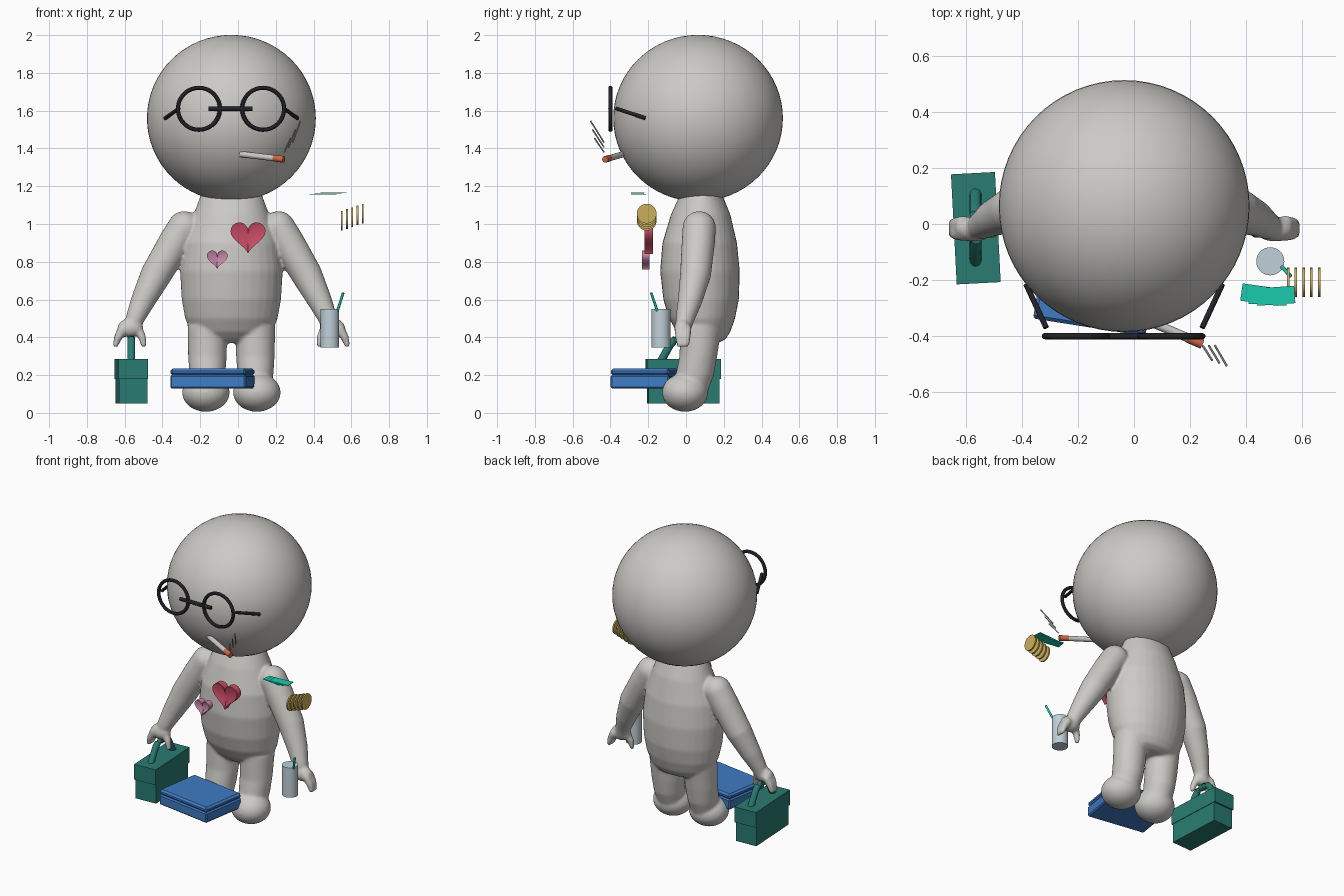
import bpy, bmesh, math
from mathutils import Vector, Matrix

if "Cube" in bpy.data.objects:
    bpy.data.objects.remove(bpy.data.objects["Cube"])

CX = -0.035  # symmetry plane of the figure


def material(name, rgb):
    m = bpy.data.materials.new(name)
    m.use_nodes = True
    m.diffuse_color = (*rgb, 1)
    m.node_tree.nodes["Principled BSDF"].inputs["Base Color"].default_value = (*rgb, 1)
    return m


CLAY = material("clay grey", (0.60, 0.59, 0.565))
BLACK = material("black", (0.016, 0.015, 0.02))
RED = material("rose red", (0.58, 0.07, 0.13))
PINK = material("soft pink", (0.56, 0.24, 0.40))
BLUE = material("blue", (0.05, 0.20, 0.56))
GREEN = material("dark teal", (0.022, 0.20, 0.165))
MINT = material("mint green", (0.01, 0.60, 0.42))
GOLD = material("gold", (0.60, 0.42, 0.11))
GLASS = material("pale blue", (0.53, 0.63, 0.69))
ORANGE = material("ember orange", (0.64, 0.14, 0.06))


def finish(name, bm, mat, smooth=True):
    bmesh.ops.recalc_face_normals(bm, faces=bm.faces)
    mesh = bpy.data.meshes.new(name)
    bm.to_mesh(mesh)
    bm.free()
    mesh.materials.append(mat)
    ob = bpy.data.objects.new(name, mesh)
    bpy.context.collection.objects.link(ob)
    if smooth:
        bpy.ops.object.select_all(action="DESELECT")
        ob.select_set(True)
        bpy.context.view_layer.objects.active = ob
        bpy.ops.object.shade_smooth_by_angle(angle=math.radians(40))
    return ob


def skin_rings(bm, rings):
    rows = [[bm.verts.new(p) for p in ring] for ring in rings]
    n = len(rows[0])
    for a, b in zip(rows, rows[1:]):
        for i in range(n):
            bm.faces.new((a[i], a[(i + 1) % n], b[(i + 1) % n], b[i]))
    bm.faces.new(rows[0][::-1])
    bm.faces.new(rows[-1])


def level_loft(bm, x, rows, n=32):
    # each row: height, half width, front y, back y
    skin_rings(bm, [[(x + rx * math.cos(k * math.tau / n),
                      (y0 + y1) / 2 + (y1 - y0) / 2 * math.sin(k * math.tau / n), z)
                     for k in range(n)] for z, rx, y0, y1 in rows])


def tube(bm, points, radii, n=16):
    pts = [Vector(p) for p in points]
    rings = []
    for i, p in enumerate(pts):
        t = (pts[min(i + 1, len(pts) - 1)] - pts[max(i - 1, 0)]).normalized()
        u = t.cross(Vector((0, 1, 0)) if abs(t.y) < 0.9 else Vector((1, 0, 0))).normalized()
        v = t.cross(u)
        rings.append([p + radii[i] * (u * math.cos(k * math.tau / n) + v * math.sin(k * math.tau / n))
                      for k in range(n)])
    skin_rings(bm, rings)


def ball(bm, centre, radii, seg=32):
    bmesh.ops.create_uvsphere(bm, u_segments=seg, v_segments=seg // 2, radius=1,
                              matrix=Matrix.Translation(centre) @ Matrix.Diagonal((*radii, 1)))


def rod(name, a, b, r, mat, n=16):
    bm = bmesh.new()
    tube(bm, [a, b], [r, r], n)
    return finish(name, bm, mat)


def box(name, centre, size, turn, mat, bevel=0.0):
    bm = bmesh.new()
    m = Matrix.Translation(centre) @ Matrix.Rotation(math.radians(turn), 4, "Z") @ Matrix.Diagonal((*size, 1))
    bmesh.ops.create_cube(bm, size=1, matrix=m)
    if bevel:
        bmesh.ops.bevel(bm, geom=bm.edges[:], offset=bevel, segments=1, affect="EDGES")
    return finish(name, bm, mat, False)


# Head
bm = bmesh.new()
ball(bm, (CX, 0.064, 1.56), (0.447, 0.449, 0.441), 64)
finish("head", bm, CLAY)

# Body: torso, legs, arms and hands fused into one soft surface
bm = bmesh.new()
level_loft(bm, CX, [(0.37, 0.13, 0.02, 0.17), (0.39, 0.18, -0.01, 0.21), (0.43, 0.215, -0.05, 0.235),
                    (0.5, 0.245, -0.09, 0.26), (0.6, 0.263, -0.12, 0.28), (0.75, 0.272, -0.137, 0.285),
                    (0.9, 0.255, -0.125, 0.27), (1.05, 0.20, -0.08, 0.235), (1.16, 0.16, -0.03, 0.19)])
for s in (-1, 1):
    def at(d, y, z):
        return (CX + s * d, y, z)
    level_loft(bm, CX + s * 0.127, [(0.1, 0.085, -0.07, 0.11), (0.2, 0.095, -0.055, 0.148),
                                    (0.3, 0.102, -0.035, 0.165), (0.46, 0.105, -0.03, 0.19)])
    ball(bm, at(0.135, -0.005, 0.108), (0.126, 0.122, 0.102))
    ball(bm, at(0.25, 0.07, 0.98), (0.088, 0.088, 0.088))
    tube(bm, [at(0.25, 0.07, 0.98), at(0.3, 0.065, 0.9), at(0.4, 0.05, 0.73), at(0.47, 0.02, 0.59),
              at(0.51, -0.005, 0.5), at(0.53, -0.015, 0.44)],
         [0.088, 0.088, 0.082, 0.064, 0.05, 0.04], 24)
    # palm with a finger group on the outside and a thumb on the inside
    ball(bm, at(0.535, -0.018, 0.45), (0.068, 0.045, 0.05))
    for y in (-0.035, -0.015, 0.003):
        tube(bm, [at(0.57, y, 0.45), at(0.6, y, 0.40), at(0.617, y, 0.35)], [0.028, 0.022, 0.013], 12)
    tube(bm, [at(0.5, -0.02, 0.45), at(0.472, -0.03, 0.4), at(0.462, -0.035, 0.35)], [0.028, 0.022, 0.014], 12)
body = finish("body", bm, CLAY)
fuse = body.modifiers.new("fuse", "REMESH")
fuse.mode = "VOXEL"
fuse.voxel_size = 0.009
fuse.use_smooth_shade = True
soften = body.modifiers.new("soften", "SMOOTH")
soften.factor = 0.5
soften.iterations = 6

# Glasses
for s, side in ((-1, "right"), (1, "left")):
    bpy.ops.mesh.primitive_torus_add(location=(CX - 0.002 + s * 0.17, -0.4, 1.61), rotation=(math.pi / 2, 0, 0),
                                     major_radius=0.111, minor_radius=0.011,
                                     major_segments=48, minor_segments=12)
    ring = bpy.context.object
    ring.name = side + "_lens_rim"
    ring.data.materials.append(BLACK)
    bpy.ops.object.shade_smooth_by_angle()
    rod(side + "_temple", (CX + s * 0.278, -0.37, 1.612), (CX + s * 0.35, -0.215, 1.56), 0.01, BLACK)
rod("glasses_bridge", (-0.155, -0.4, 1.61), (0.077, -0.4, 1.61), 0.012, BLACK)

# Cigarette, ember and smoke wisps
rod("cigarette", (0.013, -0.33, 1.37), (0.195, -0.407, 1.348), 0.016, CLAY)
rod("ember", (0.19, -0.405, 1.349), (0.243, -0.428, 1.342), 0.0175, ORANGE)
for i in range(3):
    rod("smoke_wisp", (0.245 + 0.022 * i, -0.434, 1.38 + 0.026 * i),
        (0.278 + 0.026 * i, -0.485 - 0.01 * i, 1.455 + 0.045 * i), 0.004, CLAY, 8)


# Hearts: thick outline with a front that sinks to a crease
def heart(name, x, z, width, front, depth, mat):
    bm = bmesh.new()
    n, k = 48, width / 32
    outline = []
    for i in range(n):
        t = i * math.tau / n
        px = 16 * math.sin(t) ** 3
        pz = 13 * math.cos(t) - 5 * math.cos(2 * t) - 2 * math.cos(3 * t) - math.cos(4 * t)
        outline.append((x + px * k, z + (pz + 2.5) * k))
    front_ring = [bm.verts.new((px, front, pz)) for px, pz in outline]
    back_ring = [bm.verts.new((px, front + depth, pz)) for px, pz in outline]
    dip = bm.verts.new((x, front + depth * 0.5, z))
    bm.faces.new(back_ring)
    for i in range(n):
        j = (i + 1) % n
        bm.faces.new((front_ring[i], front_ring[j], dip))
        bm.faces.new((front_ring[i], back_ring[i], back_ring[j], front_ring[j]))
    finish(name, bm, mat)


heart("large_heart", 0.053, 0.925, 0.185, -0.22, 0.045, RED)
heart("small_heart", -0.11, 0.81, 0.11, -0.232, 0.04, PINK)

# Floating banknotes and coins
for i, (x, y, turn) in enumerate([(0.45, -0.252, -8), (0.478, -0.257, -3), (0.506, -0.256, 4)]):
    box("banknote", (x, y, 1.158 + 0.005 * i), (0.135, 0.062, 0.004), turn, MINT)
for i in range(5):
    x, z = 0.55 + 0.0275 * i, 1.017 + 0.0095 * i
    rod("coin", (x - 0.0045, -0.208, z), (x + 0.0045, -0.208, z), 0.052, GOLD, 32)

# Drinking glass and straw
rod("drinking_glass", (0.486, -0.133, 0.347), (0.486, -0.133, 0.55), 0.05, GLASS, 32)
rod("straw", (0.51, -0.135, 0.49), (0.557, -0.184, 0.635), 0.007, MINT, 10)

# Toolbox with two tiers and an arched handle
box("toolbox_base", (-0.564, -0.015, 0.115), (0.15, 0.375, 0.13), 3, GREEN)
box("toolbox_lid", (-0.564, -0.015, 0.232), (0.157, 0.393, 0.104), 3, GREEN)
bm = bmesh.new()
arch = [(-0.135, 0.27), (-0.085, 0.36), (-0.06, 0.387), (-0.03, 0.393),
        (0.005, 0.393), (0.035, 0.387), (0.06, 0.36), (0.11, 0.27)]
tube(bm, [(-0.565, y, z) for y, z in arch], [0.021] * len(arch))
finish("toolbox_handle", bm, GREEN)

# Flat case
box("case_base", (-0.135, -0.213, 0.165), (0.405, 0.315, 0.07), -9, BLUE, 0.008)
box("case_lid", (-0.135, -0.213, 0.216), (0.405, 0.315, 0.036), -9, BLUE, 0.012)
